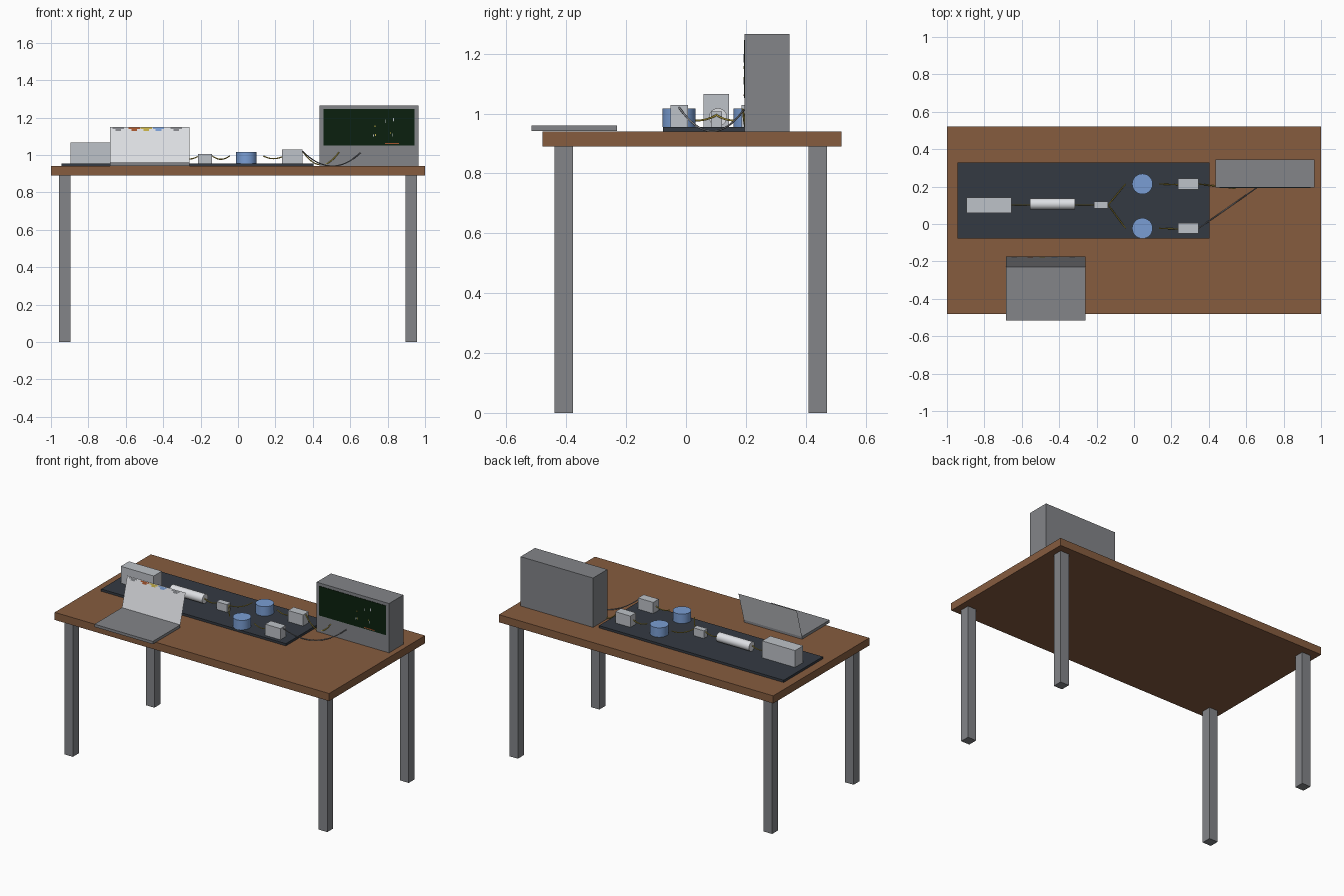
import bpy, math, random
from mathutils import Vector

if "Cube" in bpy.data.objects:
    bpy.data.objects.remove(bpy.data.objects["Cube"])

random.seed(4)


def lin(c):
    c /= 255
    return c / 12.92 if c <= 0.04045 else ((c + 0.055) / 1.055) ** 2.4


def material(name, r, g, b):
    m = bpy.data.materials.new(name)
    m.diffuse_color = (lin(r), lin(g), lin(b), 1)
    m.use_nodes = True
    m.node_tree.nodes["Principled BSDF"].inputs["Base Color"].default_value = m.diffuse_color
    return m


wood = material("wood brown", 134, 92, 63)
metal = material("mid grey", 131, 133, 137)
slate = material("dark slate", 52, 58, 66)
silver = material("light grey", 190, 194, 200)
white = material("near white", 222, 224, 228)
blue = material("steel blue", 122, 158, 212)
green = material("screen green", 11, 32, 14)
gold = material("gold yellow", 196, 174, 70)
orange = material("burnt orange", 165, 85, 45)


def add_mesh(name, verts, faces, mat):
    me = bpy.data.meshes.new(name)
    me.from_pydata(verts, [], faces)
    me.materials.append(mat)
    ob = bpy.data.objects.new(name, me)
    bpy.context.collection.objects.link(ob)
    return ob


def box(name, x, y, z, mat):
    """Box from (low, high) ranges."""
    v = [(a, b, c) for a in x for b in y for c in z]
    f = [(0, 1, 3, 2), (4, 6, 7, 5), (0, 4, 5, 1), (2, 3, 7, 6), (0, 2, 6, 4), (1, 5, 7, 3)]
    return add_mesh(name, v, f, mat)


def cylinder(name, r, depth, loc, mat, rot=(0, 0, 0)):
    bpy.ops.mesh.primitive_cylinder_add(vertices=32, radius=r, depth=depth, location=loc, rotation=rot)
    ob = bpy.context.object
    ob.name = name
    ob.data.materials.append(mat)
    bpy.ops.object.shade_smooth_by_angle(angle=math.radians(35))


def cable(name, a, b, sag, mat, r=0.0032):
    """Sagging round cable between two points."""
    a, b = Vector(a), Vector(b)
    cu = bpy.data.curves.new(name, 'CURVE')
    cu.dimensions = '3D'
    cu.bevel_depth = r
    cu.bevel_resolution = 2
    cu.use_fill_caps = True
    sp = cu.splines.new('POLY')
    n = 16
    sp.points.add(n)
    for i in range(n + 1):
        t = i / n
        p = a.lerp(b, t)
        p.z -= sag * 4 * t * (1 - t)
        sp.points[i].co = (*p, 1)
    cu.materials.append(mat)
    tmp = bpy.data.objects.new(name + "_path", cu)
    bpy.context.collection.objects.link(tmp)
    bpy.context.view_layer.update()
    me = bpy.data.meshes.new_from_object(tmp.evaluated_get(bpy.context.evaluated_depsgraph_get()))
    bpy.data.objects.remove(tmp)
    ob = bpy.data.objects.new(name, me)
    bpy.context.collection.objects.link(ob)
    for p in me.polygons:
        p.use_smooth = True


# Table
box("table_top", (-1, 1), (-0.48, 0.52), (0.89, 0.94), wood)
for x in (-0.927, 0.927):
    for y in (-0.408, 0.44):
        box("table_leg", (x - 0.031, x + 0.031), (y - 0.031, y + 0.031), (0, 0.89), metal)

# Optical board with its devices
TOP = 0.955
box("board", (-0.943, 0.403), (-0.077, 0.33), (0.94, TOP), slate)
box("source_box", (-0.895, -0.655), (0.058, 0.143), (TOP, 1.066), silver)
cylinder("tube", 0.03, 0.24, (-0.435, 0.107, 0.988), white, (0, math.pi / 2, 0))
box("splitter_box", (-0.215, -0.138), (0.083, 0.121), (TOP, 1.006), silver)
for y in (0.214, -0.023):
    cylinder("drum", 0.055, 0.062, (0.045, y, 0.986), blue)
    box("detector_box", (0.235, 0.345), (y - 0.029, y + 0.029), (TOP, 1.029), silver)
    cable("branch_cable", (-0.138, 0.102, 0.995), (-0.045, y, 0.995), 0.018, gold)
    cable("drum_cable", (0.135, y, 0.995), (0.235, y - 0.004, 0.99), 0.012, gold)
cable("source_cable", (-0.655, 0.102, 0.992), (-0.555, 0.102, 0.992), 0.014, gold)
cable("tube_cable", (-0.315, 0.102, 0.992), (-0.215, 0.102, 0.992), 0.014, gold)

# Cables to the display unit
cable("yellow_signal_cable", (0.345, 0.214, 1.02), (0.54, 0.19, 1.015), 0.07, gold)
cable("grey_signal_cable", (0.345, -0.023, 1.02), (0.655, 0.193, 1.012), 0.075, metal)

# Display unit with screen and traces
box("display_case", (0.436, 0.964), (0.196, 0.345), (0.94, 1.265), metal)
box("display_screen", (0.457, 0.943), (0.193, 0.196), (1.052, 1.245), green)
for i in range(9):
    x, z = random.uniform(0.70, 0.84), random.uniform(1.09, 1.2)
    box("screen_trace", (x, x + 0.004), (0.1915, 0.193), (z, z + random.uniform(0.006, 0.02)),
        gold if i % 3 == 0 else silver)
box("screen_label", (0.785, 0.86), (0.1915, 0.193), (1.058, 1.064), orange)

# Laptop: base slab and thin tilted lid
X0, X1 = -0.685, -0.26
LOW, HIGH = Vector((0, -0.23, 0.958)), Vector((0, -0.175, 1.15))
box("laptop_base", (X0, X1), (-0.516, -0.23), (0.942, 0.96), metal)


def lid_patch(name, x0, x1, t0, t1, mat, lift=0.0):
    """Flat patch lying on the lid, t running from hinge to top edge."""
    a, b = LOW.lerp(HIGH, t0), LOW.lerp(HIGH, t1)
    n = Vector((0, -0.96, 0.28)) * lift
    v = [Vector((x, 0, 0)) + p + n for x, p in ((x0, a), (x1, a), (x1, b), (x0, b))]
    return add_mesh(name, v, [(0, 1, 2, 3)], mat)


lid_patch("laptop_lid", X0, X1, 0, 1, white)
for x, mat in ((-0.67, metal), (-0.585, orange), (-0.52, gold), (-0.455, blue), (-0.36, metal)):
    lid_patch("lid_icon", x, x + 0.06, 0.94, 0.98, mat, 0.002)
    lid_patch("lid_icon", x + 0.015, x + 0.045, 0.89, 0.94, mat, 0.002)
